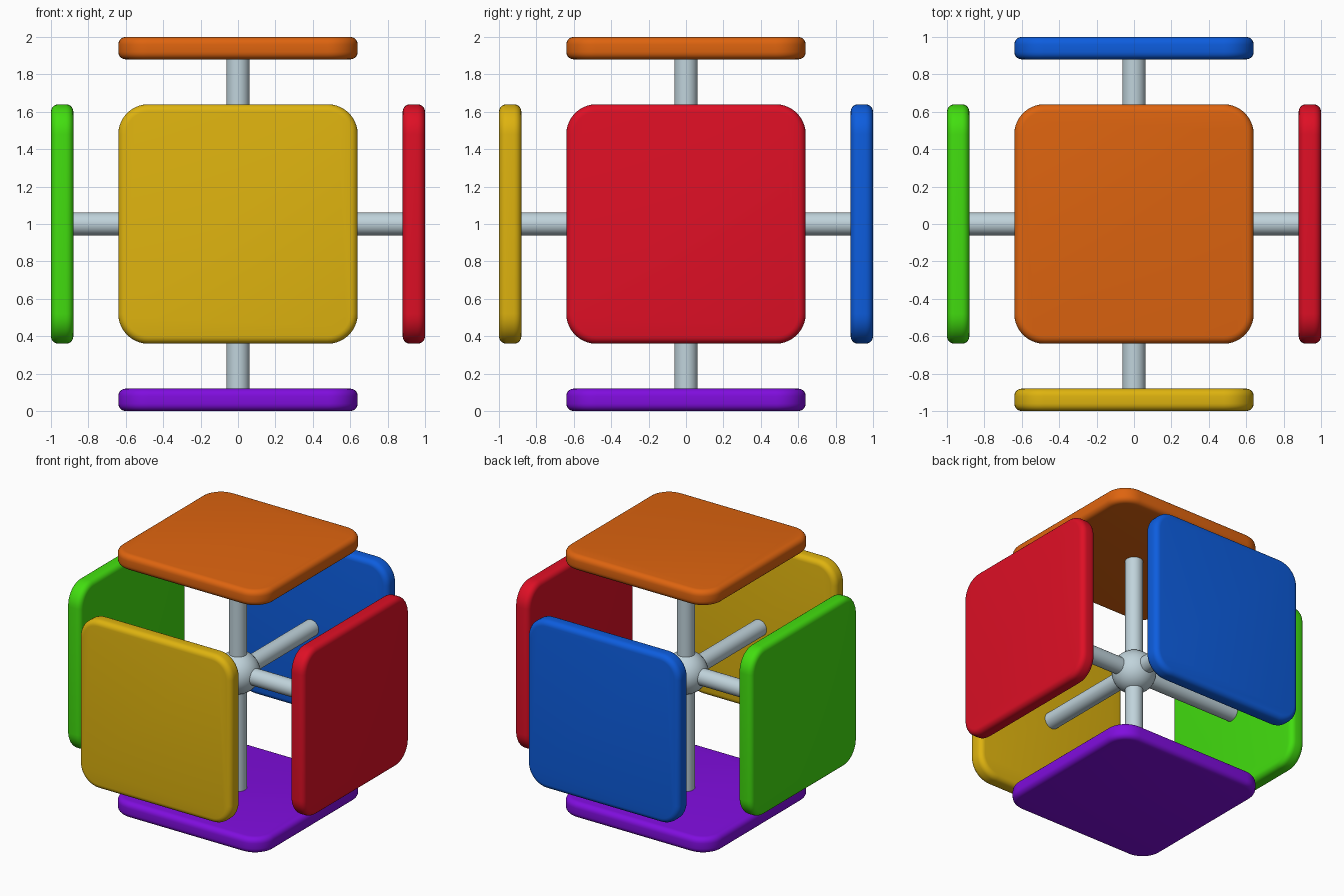
import bpy, bmesh, math
from mathutils import Vector, Matrix

if "Cube" in bpy.data.objects:
    bpy.data.objects.remove(bpy.data.objects["Cube"])

CENTRE = Vector((0, 0, 1))


def material(name, rgb):
    lin = [((c / 255 + 0.055) / 1.055) ** 2.4 if c > 10 else c / 255 / 12.92 for c in rgb]
    m = bpy.data.materials.new(name)
    m.diffuse_color = (*lin, 1)
    m.use_nodes = True
    m.node_tree.nodes["Principled BSDF"].inputs["Base Color"].default_value = m.diffuse_color
    return m


def add_object(name, bm, mat, matrix):
    mesh = bpy.data.meshes.new(name)
    bm.to_mesh(mesh)
    bm.free()
    ob = bpy.data.objects.new(name, mesh)
    bpy.context.collection.objects.link(ob)
    ob.matrix_world = matrix
    mesh.materials.append(mat)
    bpy.ops.object.select_all(action='DESELECT')
    bpy.context.view_layer.objects.active = ob
    ob.select_set(True)
    bpy.ops.object.shade_smooth_by_angle(angle=math.radians(35))
    return ob


def aim(direction, distance):
    """Matrix that turns local z to a direction and moves out from the centre."""
    d = Vector(direction)
    return Matrix.Translation(CENTRE + d * distance) @ d.to_track_quat('Z', 'Y').to_matrix().to_4x4()


def panel(name, direction, mat):
    bm = bmesh.new()
    bmesh.ops.create_cube(bm, size=1, matrix=Matrix.Diagonal((1.28, 1.28, 0.12, 1)))
    # round the four corners, then soften both rims
    corners = [e for e in bm.edges if abs(e.verts[0].co.z - e.verts[1].co.z) > 0.01]
    bmesh.ops.bevel(bm, geom=corners, offset=0.16, segments=10, profile=0.5, affect='EDGES')
    rims = [e for e in bm.edges if abs(e.verts[0].co.z - e.verts[1].co.z) < 0.01]
    bmesh.ops.bevel(bm, geom=rims, offset=0.04, segments=5, profile=0.5, affect='EDGES')
    return add_object(name, bm, mat, aim(direction, 0.94))


# Six coloured panels around the centre
for name, direction, colour, rgb in (
    ("front_panel", (0, -1, 0), "yellow", (222, 179, 15)),
    ("back_panel", (0, 1, 0), "blue", (13, 93, 222)),
    ("right_panel", (1, 0, 0), "red", (222, 15, 37)),
    ("left_panel", (-1, 0, 0), "green", (66, 222, 15)),
    ("top_panel", (0, 0, 1), "orange", (222, 100, 15)),
    ("bottom_panel", (0, 0, -1), "purple", (128, 13, 222)),
):
    panel(name, direction, material(colour, rgb))

# Three crossing rods that reach the panels
grey = material("pale grey", (192, 211, 219))
for name, direction in (("side_rod", (1, 0, 0)), ("depth_rod", (0, 1, 0)), ("upright_rod", (0, 0, 1))):
    bm = bmesh.new()
    bmesh.ops.create_cone(bm, cap_ends=True, segments=32, radius1=0.062, radius2=0.062, depth=1.78)
    add_object(name, bm, grey, aim(direction, 0))

# Round hub
bm = bmesh.new()
bmesh.ops.create_uvsphere(bm, u_segments=32, v_segments=16, radius=0.155)
add_object("hub", bm, grey, Matrix.Translation(CENTRE))
